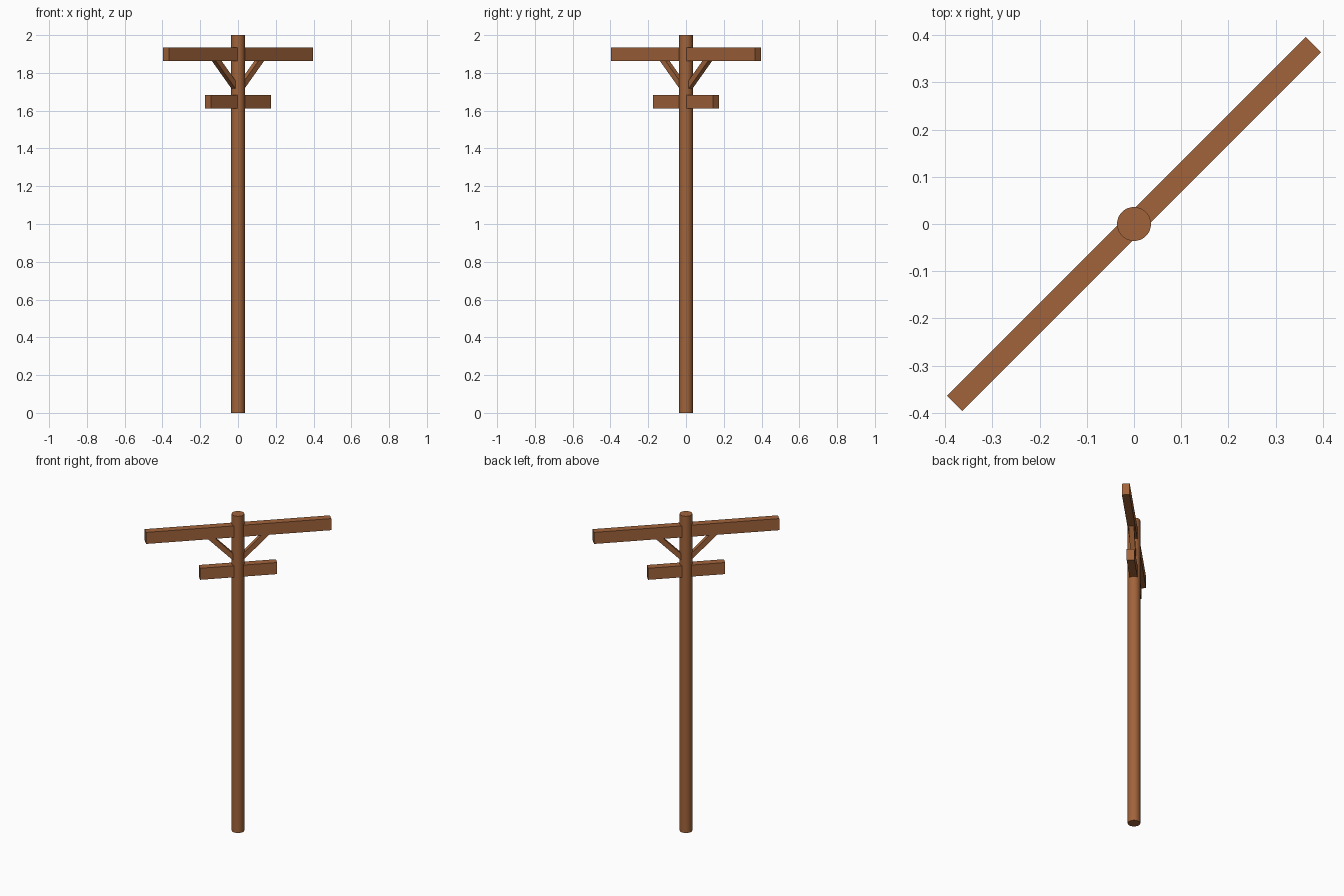
import bpy
import math
from mathutils import Matrix, Vector

if "Cube" in bpy.data.objects:
    bpy.data.objects.remove(bpy.data.objects["Cube"])

wood = bpy.data.materials.new("brown wood")
wood.diffuse_color = (0.36, 0.127, 0.043, 1)
wood.use_nodes = True
wood.node_tree.nodes["Principled BSDF"].inputs["Base Color"].default_value = wood.diffuse_color

TURN = Matrix.Rotation(math.radians(45), 4, 'Z')  # arms run along the x = y diagonal


def beam(name, centre, size, tilt=0.0):
    """Box in the arm's frame (x along the arm), tilted in its plane, then turned 45 degrees."""
    bpy.ops.mesh.primitive_cube_add(size=1)
    ob = bpy.context.object
    ob.name = name
    ob.data.transform(TURN @ Matrix.Translation(Vector(centre))
                      @ Matrix.Rotation(-tilt, 4, 'Y')
                      @ Matrix.Diagonal((*size, 1)))
    ob.data.materials.append(wood)
    return ob


# round pole
bpy.ops.mesh.primitive_cylinder_add(vertices=32, radius=0.036, depth=2, location=(0, 0, 1))
pole = bpy.context.object
pole.name = "pole"
pole.data.materials.append(wood)
bpy.ops.object.shade_smooth_by_angle(angle=math.radians(30))

# long upper and short lower crossarms
beam("upper_crossarm", (0, 0, 1.899), (1.076, 0.045, 0.073))
beam("lower_crossarm", (0, 0, 1.647), (0.448, 0.045, 0.073))

# diagonal braces from the pole up to the upper crossarm
for side, label in ((1, "right"), (-1, "left")):
    beam(label + "_brace", (side * 0.095, 0, 1.799), (0.24, 0.03, 0.03),
         side * math.radians(45))
